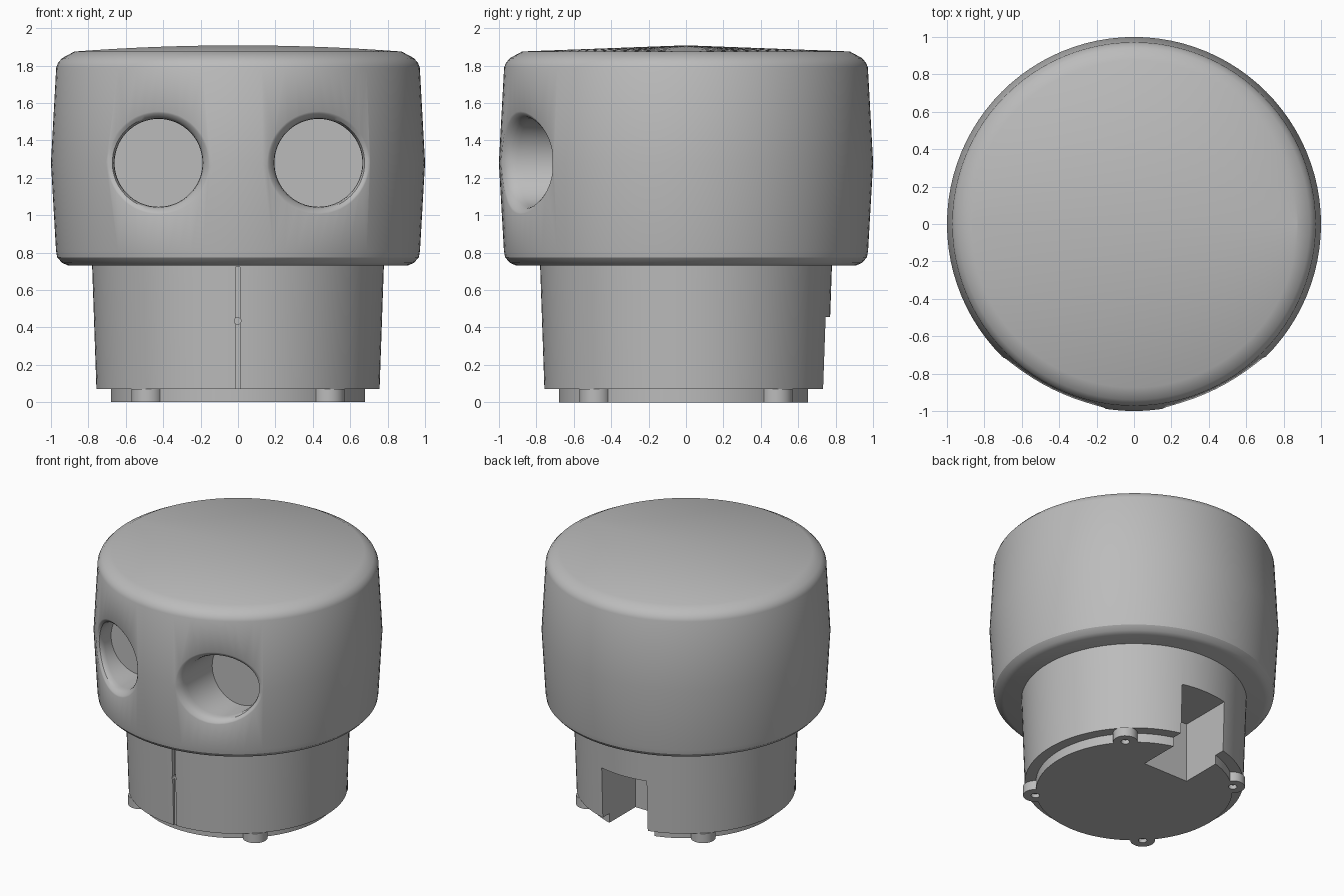
import bpy, bmesh
from math import sin, cos, pi, sqrt, radians

cube = bpy.data.objects.get("Cube")
if cube:
    bpy.data.objects.remove(cube, do_unlink=True)

SEG = 96
EYE_Z = 1.28

grey = bpy.data.materials.new("plain_grey")
grey.use_nodes = True
COLOUR = (0.5, 0.5, 0.5, 1)
grey.diffuse_color = COLOUR
grey.node_tree.nodes["Principled BSDF"].inputs["Base Color"].default_value = COLOUR


def finish(name, bm):
    """Turn a bmesh into a named object with outward normals."""
    bmesh.ops.recalc_face_normals(bm, faces=bm.faces)
    mesh = bpy.data.meshes.new(name)
    bm.to_mesh(mesh)
    bm.free()
    mesh.materials.append(grey)
    ob = bpy.data.objects.new(name, mesh)
    bpy.context.collection.objects.link(ob)
    return ob


def skin(bm, rings):
    """Bridge a list of equal closed rings with quads."""
    for a, b in zip(rings, rings[1:]):
        n = len(a)
        for i in range(n):
            j = (i + 1) % n
            bm.faces.new((a[i], a[j], b[j], b[i]))


def lathe_rings(bm, profile, seg):
    return [[bm.verts.new((r * cos(2 * pi * i / seg), r * sin(2 * pi * i / seg), z))
             for i in range(seg)] for r, z in profile]


def lathe(name, profile, seg=SEG, at=(0, 0, 0), turned=False):
    """Capped solid of revolution; turned lays its axis along y."""
    bm = bmesh.new()
    rings = lathe_rings(bm, profile, seg)
    skin(bm, rings)
    bm.faces.new(rings[0])
    bm.faces.new(rings[-1])
    ob = finish(name, bm)
    for v in ob.data.vertices:
        x, y, z = v.co
        if turned:
            y, z = z, -y
        v.co = (x + at[0], y + at[1], z + at[2])
    return ob


def box(name, low, high):
    bm = bmesh.new()
    bmesh.ops.create_cube(bm, size=1)
    for v in bm.verts:
        v.co = [(a + b) / 2 + c * (b - a) for a, b, c in zip(low, high, v.co)]
    return finish(name, bm)


def combine(target, tools, operation="DIFFERENCE"):
    """Apply each tool to the target and remove it."""
    bpy.context.view_layer.objects.active = target
    for tool in tools:
        tool.hide_render = True
        mod = target.modifiers.new("cut", "BOOLEAN")
        mod.operation = operation
        mod.solver = "EXACT"
        mod.object = tool
        bpy.ops.object.modifier_apply(modifier=mod.name)
        bpy.data.objects.remove(tool, do_unlink=True)


def smooth(ob):
    bpy.ops.object.select_all(action="DESELECT")
    ob.select_set(True)
    bpy.context.view_layer.objects.active = ob
    bpy.ops.object.shade_smooth_by_angle(angle=radians(30))


def head_front(x, z):
    """Front surface y of the head at x, z."""
    r = 1 - 0.028 * abs(z - EYE_Z) / 0.5
    return -sqrt(r * r - x * x)


# Head: bulging drum with rounded rims and a very shallow ridged top
def make_head():
    bm = bmesh.new()
    rim, top, rise = 0.875, 1.875, 0.033
    rings = lathe_rings(bm, [(0.905, 0.73), (0.94, 0.745), (0.967, 0.775), (0.973, 0.81),
                             (1, EYE_Z), (0.972, 1.79), (0.962, 1.815),
                             (0.94, 1.84), (rim, top)], SEG)
    skin(bm, rings)
    bm.faces.new(rings[0])
    edge, half = rings[-1], SEG // 2
    ridge = [edge[0]]
    for i in range(1, half):
        x = edge[i].co.x
        ridge.append(bm.verts.new((x, 0, top + rise * (1 - (x / rim) ** 2))))
    ridge.append(edge[half])
    for i in range(half):
        for side in (1, -1):
            loop = [edge[side * i], edge[side * (i + 1)], ridge[i + 1], ridge[i]]
            bm.faces.new(list(dict.fromkeys(loop)))
    return finish("head", bm)


# Eye socket cutter: straight bore whose mouth flares along the head surface
def eye_cutter(cx):
    bm = bmesh.new()
    flare = [(0.285, -0.006), (0.265, 0.006), (0.247, 0.025), (0.238, 0.05), (0.235, 0.08)]
    rings = []
    for r, depth in [(0.285, None)] + flare + [(0.235, "end")]:
        ring = []
        for i in range(64):
            x, z = cx + r * cos(2 * pi * i / 64), EYE_Z + r * sin(2 * pi * i / 64)
            if depth is None:
                y = -1.3
            elif depth == "end":
                y = -0.59
            else:
                y = head_front(x, z) + depth
            ring.append(bm.verts.new((x, y, z)))
        rings.append(ring)
    skin(bm, rings)
    bm.faces.new(rings[0])
    bm.faces.new(rings[-1])
    return finish("eye_cutter", bm)


def notch_cutter():
    return box("notch_cutter", (-0.19, 0.34, -0.2), (0.19, 1.2, 0.455))


head = make_head()
combine(head, [eye_cutter(-0.425), eye_cutter(0.43)])

# Body: slightly tapered drum with a front seam, pin hole and rear cable notch
body = lathe("body", [(0.757, 0.07), (0.781, 0.76)])
combine(body, [
    notch_cutter(),
    box("seam_cutter", (-0.014, -1, 0), (0.01, -0.745, 0.722)),
    lathe("pin_cutter", [(0.018, -1), (0.018, -0.72)], 16, (-0.002, 0, 0.435), True),
])

# Base plate with four screw lugs
base = lathe("base_plate", [(0.68, 0), (0.68, 0.09)])
corners = [(sx * 0.485, sy * 0.485, 0) for sx in (-1, 1) for sy in (-1, 1)]
combine(base, [lathe("lug", [(0.085, 0), (0.085, 0.071)], 32, c) for c in corners], "UNION")
combine(base, [lathe("screw_cutter", [(0.03, -0.1), (0.03, 0.03)], 16, c) for c in corners])
combine(base, [notch_cutter()])

for part in (head, body, base):
    smooth(part)
